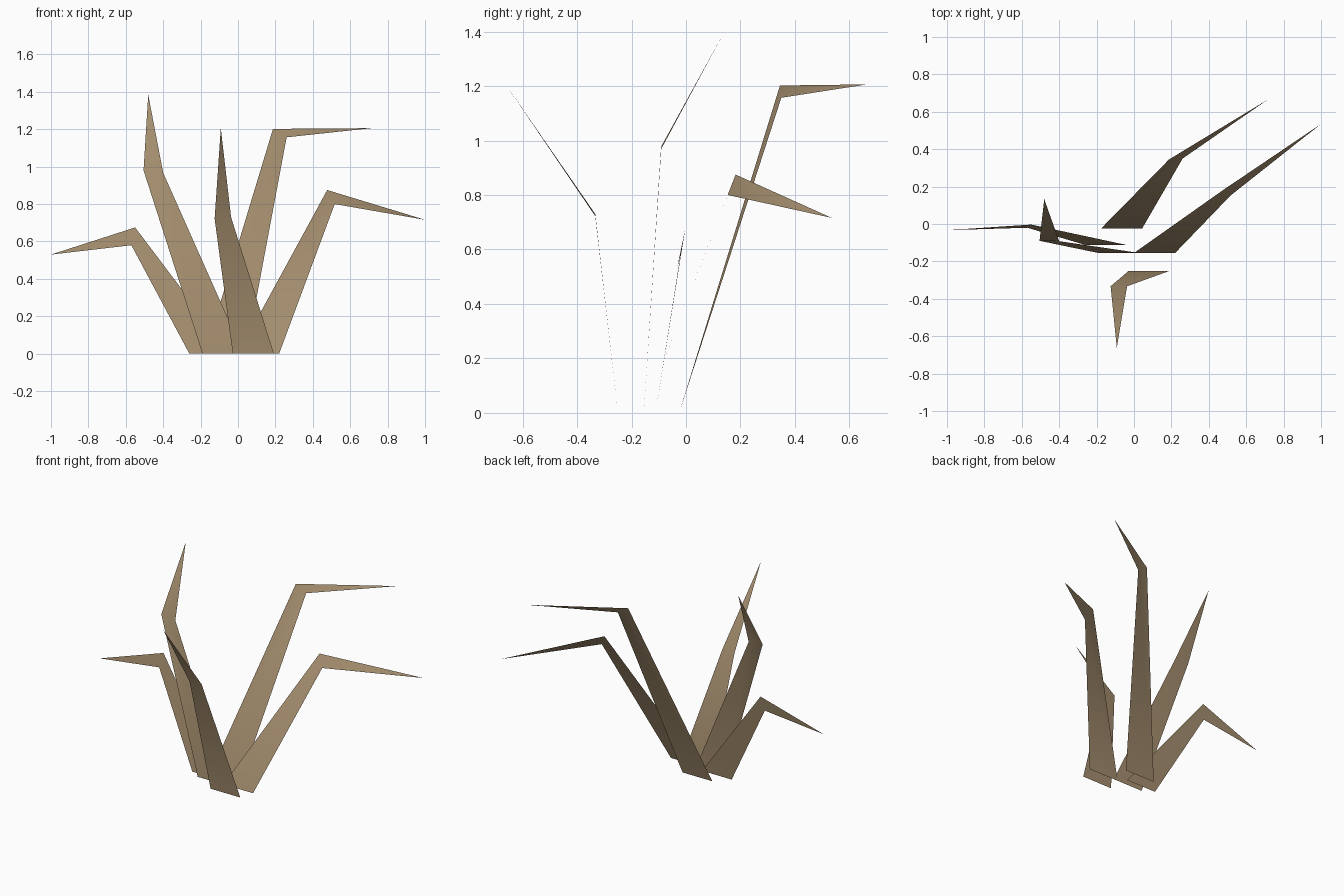
import bpy

if "Cube" in bpy.data.objects:
    bpy.data.objects.remove(bpy.data.objects["Cube"])

# one dry-grass colour for every blade
mat = bpy.data.materials.new("dry tan")
mat.diffuse_color = (0.38, 0.275, 0.16, 1)
mat.use_nodes = True
mat.node_tree.nodes["Principled BSDF"].inputs["Base Color"].default_value = mat.diffuse_color

BASE_WIDTH = 0.22


def blade(name, base, mid_left, mid_right, tip):
    """Thin leaf: a tapering stem quad that folds into a pointed tip."""
    x, y = base
    verts = [(x, y, 0), (x + BASE_WIDTH, y, 0), mid_right, mid_left, tip]
    mesh = bpy.data.meshes.new(name)
    mesh.from_pydata(verts, [], [(0, 1, 2, 3), (3, 2, 4)])
    mesh.materials.append(mat)
    mesh.polygons.foreach_set("use_smooth", [True] * len(mesh.polygons))
    obj = bpy.data.objects.new(name, mesh)
    bpy.context.collection.objects.link(obj)
    return obj


# blades bending outward in different directions
blade("left_low_blade", (-0.26, -0.112),
      (-0.57, -0.02, 0.58), (-0.55, -0.003, 0.675), (-1.0, -0.033, 0.53))
blade("left_tall_blade", (-0.19, -0.155),
      (-0.505, -0.09, 0.98), (-0.40, -0.092, 0.967), (-0.48, 0.133, 1.385))
blade("right_tall_blade", (-0.177, -0.025),
      (0.187, 0.345, 1.202), (0.26, 0.35, 1.157), (0.715, 0.665, 1.206))
blade("right_low_blade", (0.0, -0.155),
      (0.477, 0.182, 0.875), (0.517, 0.153, 0.80), (1.0, 0.535, 0.716))
blade("front_blade", (-0.028, -0.25),
      (-0.125, -0.333, 0.722), (-0.037, -0.333, 0.73), (-0.092, -0.662, 1.206))
